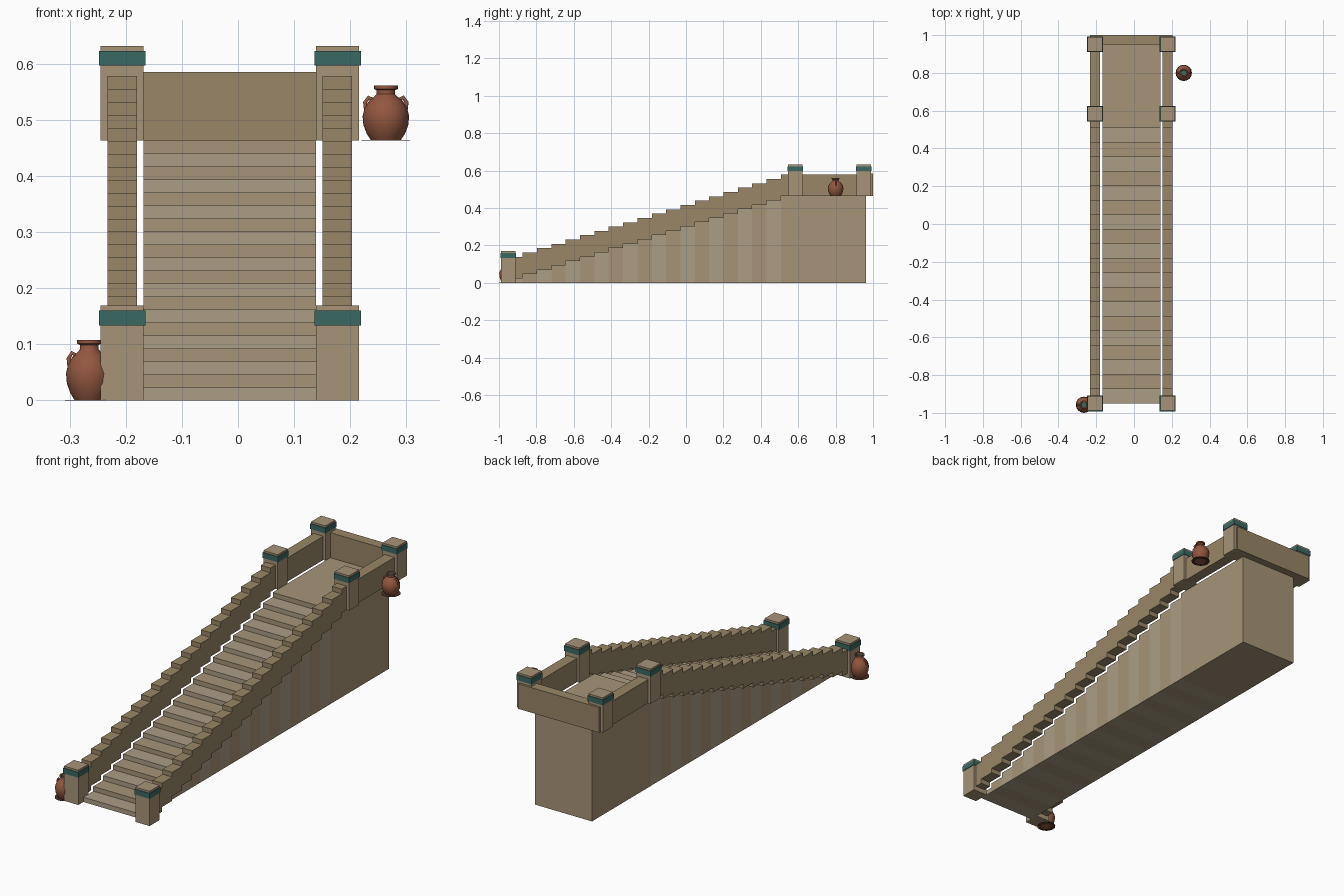
import bpy, bmesh, math

if "Cube" in bpy.data.objects:
    bpy.data.objects.remove(bpy.data.objects["Cube"])

CX = -0.0145                 # centre line of the staircase
N, RISE, RUN, Y0 = 20, 0.02315, 0.0767, -0.95
TOP = N * RISE               # landing height
Y1 = Y0 + N * RUN            # start of landing
HALF = 0.1535                # half stair width
POST = 0.077
RAIL_IN, RAIL_OUT, RAIL_H = 0.1655, 0.218, 0.1155


def material(name, rgb):
    m = bpy.data.materials.new(name)
    m.diffuse_color = (*rgb, 1)
    m.use_nodes = True
    m.node_tree.nodes["Principled BSDF"].inputs["Base Color"].default_value = m.diffuse_color
    return m


SAND = material("sandstone", (0.385, 0.295, 0.185))
PALE = material("pale_sandstone", (0.41, 0.34, 0.235))
DARK = material("dark_sandstone", (0.32, 0.24, 0.135))
TEAL = material("teal_band", (0.042, 0.14, 0.127))
CLAY = material("terracotta", (0.29, 0.095, 0.05))
SOOT = material("dark_clay", (0.08, 0.03, 0.018))


def finish(name, bm, mat, smooth=False):
    bmesh.ops.recalc_face_normals(bm, faces=bm.faces)
    me = bpy.data.meshes.new(name)
    bm.to_mesh(me)
    bm.free()
    me.materials.append(mat)
    ob = bpy.data.objects.new(name, me)
    bpy.context.collection.objects.link(ob)
    if smooth:
        bpy.ops.object.select_all(action='DESELECT')
        ob.select_set(True)
        bpy.context.view_layer.objects.active = ob
        bpy.ops.object.shade_smooth_by_angle(angle=math.radians(40))
    return ob


def box(name, x, y, z, mat):
    """Box from (min, max) pairs."""
    bm = bmesh.new()
    bmesh.ops.create_cube(bm, size=1)
    for v in bm.verts:
        v.co = [r[0] + (c + 0.5) * (r[1] - r[0]) for c, r in zip(v.co, (x, y, z))]
    return finish(name, bm, mat)


def extrude_x(name, profile, x0, x1, mat):
    """Extrude a (y, z) outline along x."""
    bm = bmesh.new()
    face = bm.faces.new([bm.verts.new((x0, y, z)) for y, z in profile])
    new = bmesh.ops.extrude_face_region(bm, geom=[face])["geom"]
    bmesh.ops.translate(bm, vec=(x1 - x0, 0, 0),
                        verts=[g for g in new if isinstance(g, bmesh.types.BMVert)])
    return finish(name, bm, mat)


def lathe(name, profile, loc, mat, sides=16):
    """Spin an (r, z) outline about z."""
    bm = bmesh.new()
    rings = [[bm.verts.new((loc[0] + r * math.cos(2 * math.pi * i / sides),
                            loc[1] + r * math.sin(2 * math.pi * i / sides),
                            loc[2] + z)) for i in range(sides)] for r, z in profile]
    for a, b in zip(rings, rings[1:]):
        for i in range(sides):
            j = (i + 1) % sides
            bm.faces.new((a[i], a[j], b[j], b[i]))
    bm.faces.new(rings[0])
    bm.faces.new(rings[-1])
    return finish(name, bm, mat, True)


# Solid steps in alternating stone, and the landing block
for i in range(N):
    box(f"step_{i + 1}", (CX - HALF, CX + HALF), (Y0 + i * RUN, Y0 + (i + 1) * RUN),
        (0, (i + 1) * RISE), SAND if i % 2 else PALE)
box("landing", (CX - HALF, CX + HALF), (Y1, 0.963), (0, TOP), SAND)

# Stepped side walls, continuing level along the landing
stairs = []
for i in range(N):
    z = (i + 1) * RISE
    stairs += [(Y0 + i * RUN, z), (Y0 + (i + 1) * RUN, z)]
stairs[-1] = (0.963, TOP)
outline = stairs + [(y, z + RAIL_H) for y, z in reversed(stairs)]
for side, s in (("left", -1), ("right", 1)):
    extrude_x(f"{side}_stepped_wall", outline, CX + s * RAIL_IN, CX + s * RAIL_OUT, DARK)

# Back parapet
box("back_wall", (CX - RAIL_OUT, CX + RAIL_OUT), (0.95, 1.0), (TOP, TOP + 0.122), DARK)


def post(name, x, y, z):
    def square(part, w, z0, z1, mat):
        box(f"{name}_{part}", (x - w / 2, x + w / 2), (y - w / 2, y + w / 2),
            (z + z0, z + z1), mat)
    square("shaft", POST, 0, 0.134, SAND)
    square("band", 0.083, 0.134, 0.16, TEAL)
    square("cap", POST, 0.16, 0.169, SAND)


# Posts at the foot, head and back of both walls
for side, s in (("left", -1), ("right", 1)):
    for place, y, z in (("foot", Y0, 0), ("head", Y1, TOP), ("back", 0.951, TOP)):
        post(f"{side}_{place}_post", CX + s * 0.192, y, z)


def jar(name, x, y, z, k):
    """Two-handled clay jar; k stretches its height."""
    body = [(0.026, 0), (0.034, 0.012), (0.040, 0.028), (0.0415, 0.044), (0.038, 0.058),
            (0.030, 0.071), (0.020, 0.079), (0.0165, 0.083), (0.0165, 0.090),
            (0.0215, 0.092), (0.0215, 0.098), (0.016, 0.098), (0.014, 0.090)]
    lathe(f"{name}_body", [(r, h * k) for r, h in body], (x, y, z), CLAY)
    lathe(f"{name}_inside", [(0.0145, 0.091 * k), (0.0145, 0.0925 * k)], (x, y, z), TEAL)
    lathe(f"{name}_base_disc", [(0.043, 0), (0.043, 0.001)], (x, y, z), SOOT)
    for side, s in (("left", -1), ("right", 1)):
        cu = bpy.data.curves.new(f"{name}_{side}_handle", 'CURVE')
        cu.dimensions = '3D'
        cu.bevel_depth = 0.0042
        cu.bevel_resolution = 1
        cu.use_fill_caps = True
        path = [(0.022, 0.072), (0.031, 0.077), (0.037, 0.068), (0.035, 0.052)]
        sp = cu.splines.new('POLY')
        sp.points.add(len(path) - 1)
        for p, (r, h) in zip(sp.points, path):
            p.co = (x + s * r, y, z + h * k, 1)
        cu.materials.append(CLAY)
        bpy.context.collection.objects.link(bpy.data.objects.new(cu.name, cu))


# Jars at the foot (left) and beside the landing (right)
jar("foot_jar", -0.265, -0.957, 0, 1.1)
jar("landing_jar", 0.2635, 0.80, TOP, 1.0)
